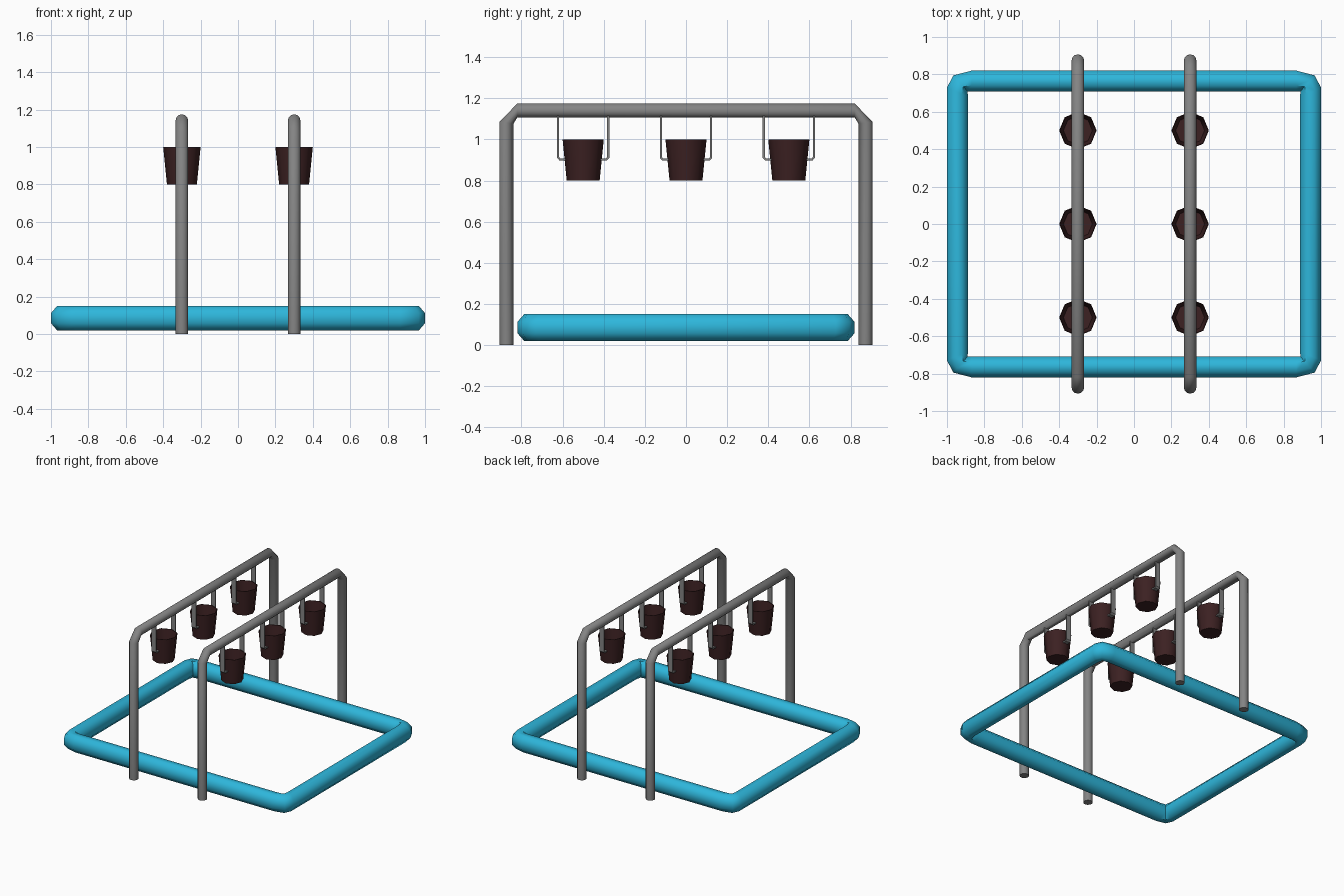
import bpy
import bmesh
from math import sin, cos, tau, pi, radians
from mathutils import Vector

cube = bpy.data.objects.get("Cube")
if cube:
    bpy.data.objects.remove(cube, do_unlink=True)


def material(name, rgb):
    m = bpy.data.materials.new(name)
    m.use_nodes = True
    m.diffuse_color = (*rgb, 1)
    m.node_tree.nodes["Principled BSDF"].inputs["Base Color"].default_value = (*rgb, 1)
    return m


BLUE = material("sky blue", (0.027, 0.47, 0.71))
GREY = material("metal grey", (0.23, 0.23, 0.23))
BROWN = material("dark brown", (0.045, 0.015, 0.016))


def finish(name, bm, mat, angle=50):
    bmesh.ops.recalc_face_normals(bm, faces=bm.faces)
    mesh = bpy.data.meshes.new(name)
    bm.to_mesh(mesh)
    bm.free()
    mesh.materials.append(mat)
    ob = bpy.data.objects.new(name, mesh)
    bpy.context.collection.objects.link(ob)
    bpy.ops.object.select_all(action='DESELECT')
    ob.select_set(True)
    bpy.context.view_layer.objects.active = ob
    bpy.ops.object.shade_smooth_by_angle(angle=radians(angle))
    return ob


def loft(bm, rings, closed=False, cap=True):
    """Skin between rings of points, joined in order."""
    loops = [[bm.verts.new(p) for p in ring] for ring in rings]
    pairs = list(zip(loops, loops[1:]))
    if closed:
        pairs.append((loops[-1], loops[0]))
    for a, b in pairs:
        n = len(a)
        for i in range(n):
            j = (i + 1) % n
            bm.faces.new((a[i], a[j], b[j], b[i]))
    if cap and not closed:
        bm.faces.new(loops[0])
        bm.faces.new(loops[-1])


def ring(centre, out, normal, r_out, r_norm, sides, phase=0.0):
    """Ellipse spanned by an outward direction and a plane normal."""
    return [centre + out * (r_out * cos(t)) + normal * (r_norm * sin(t))
            for t in (tau * i / sides + phase for i in range(sides))]


# Ground border: octagonal tube around a rounded rectangle
corner = [(0.944, 0.705, 23, 0.061), (0.928, 0.752, 48, 0.057), (0.868, 0.764, 90, 0.056)]
flat = cos(pi / 8)
rings = []
for sx, sy in ((1, 1), (-1, 1), (-1, -1), (1, -1)):
    for x, y, deg, r in (corner if sx * sy > 0 else corner[::-1]):
        out = Vector((sx * cos(radians(deg)), sy * sin(radians(deg)), 0))
        rings.append(ring(Vector((sx * x, sy * y, 0.085)), out, Vector((0, 0, 1)),
                          r / flat, 0.065 / flat, 8, pi / 8))
bm = bmesh.new()
loft(bm, rings, closed=True)
finish("ground_border", bm, BLUE)

# Swing frames: one bent pipe each
half = [(0.873, 0, 0), (0.873, 1.08, 8), (0.82, 1.141, 90)]


def swing_frame(name, x):
    rings = []
    for s, points in ((-1, half), (1, half[::-1])):
        for y, z, deg in points:
            out = Vector((0, s * cos(radians(deg)), sin(radians(deg))))
            rings.append(ring(Vector((x, s * y, z)), out, Vector((1, 0, 0)), 0.034, 0.034, 12))
    bm = bmesh.new()
    loft(bm, rings)
    finish(name, bm, GREY)


# Bucket seat: open tapered octagonal cup
def bucket(name, x, y):
    bm = bmesh.new()
    ex, ey = Vector((1, 0, 0)), Vector((0, 1, 0))
    levels = [(0.8, 0.08), (1.0, 0.1), (1.0, 0.096), (0.81, 0.077)]
    loft(bm, [ring(Vector((x, y, z)), ex, ey, r, r, 8) for z, r in levels])
    finish(name, bm, BROWN)


# Hanger: flat strap dropping from the beam and hooking into the bucket
def hanger(name, x, y, s):
    t, w = 0.005, 0.02
    path = [(0.122, 1.13, 1, 0), (0.122, 0.912, 1, -0.4), (0.114, 0.903, 0.4, -1), (0.085, 0.903, 0, -1)]
    rings = []
    for dy, z, oy, oz in path:
        c = Vector((x, y + s * dy, z))
        out = Vector((0, s * oy, oz)) * t
        side = Vector((w, 0, 0))
        rings.append([c + out + side, c + out - side, c - out - side, c - out + side])
    bm = bmesh.new()
    loft(bm, rings)
    finish(name, bm, GREY, 30)


for side, x in (("left", 0.3), ("right", -0.3)):
    swing_frame(f"{side}_swing_frame", x)
    for place, y in (("front", -0.5), ("middle", 0.0), ("back", 0.5)):
        bucket(f"{side}_{place}_bucket", x, y)
        for s, end in ((-1, "front"), (1, "back")):
            hanger(f"{side}_{place}_bucket_{end}_hanger", x, y, s)
